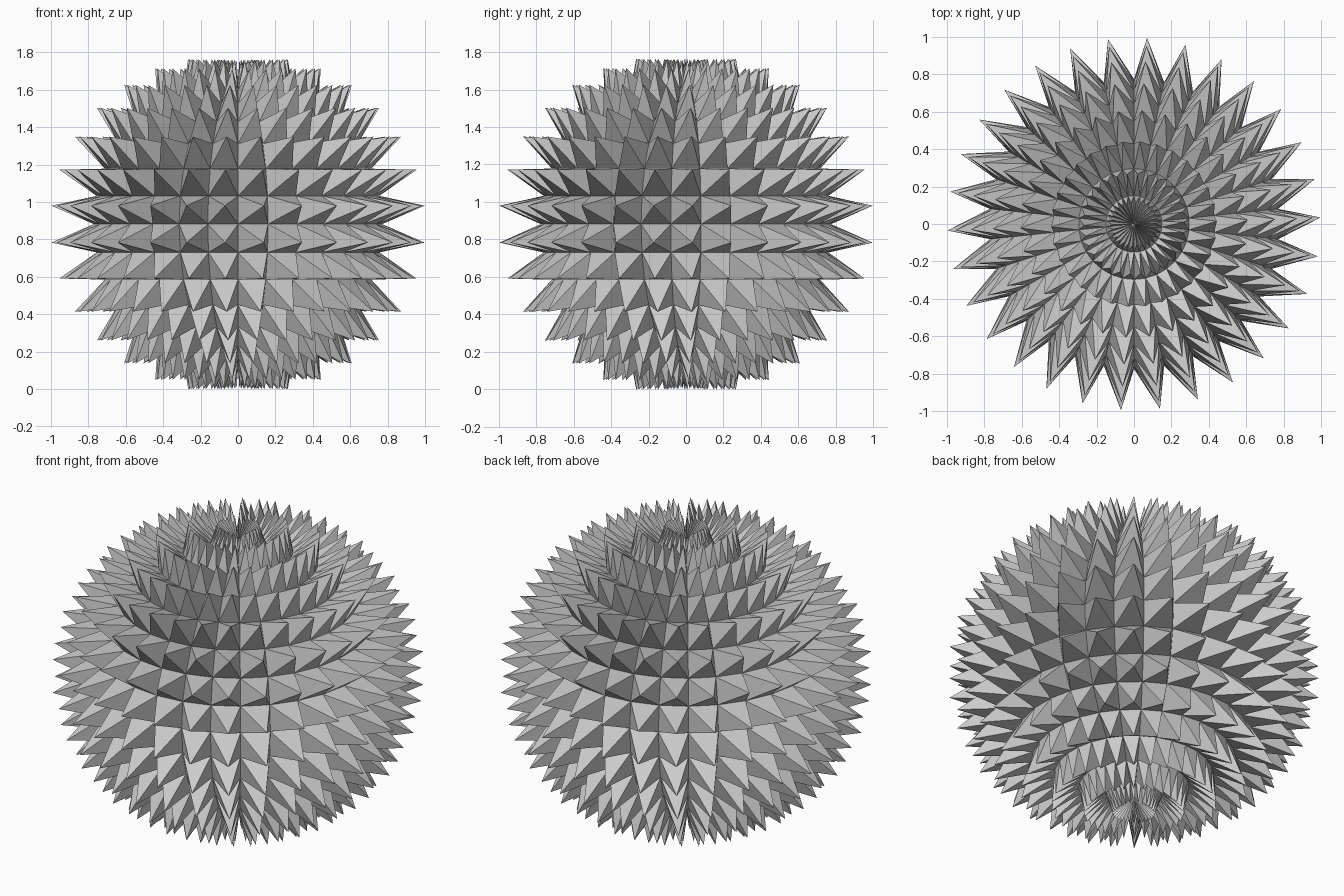
import bpy, bmesh
from math import radians, atan2
from mathutils import Matrix, Vector

if "Cube" in bpy.data.objects:
    bpy.data.objects.remove(bpy.data.objects["Cube"])

RADIUS, SEGMENTS, RINGS = 0.775, 30, 16
SPIKE = 0.378          # spike height per unit of face perimeter
LEAN = radians(2)      # sideways lean of every tip

bm = bmesh.new()
# Core ball, turned so a column of faces is centred on +x
bmesh.ops.create_uvsphere(bm, u_segments=SEGMENTS, v_segments=RINGS, radius=RADIUS)
v0 = min(bm.verts, key=lambda v: abs(v.co.z))
phase = radians(6) - atan2(v0.co.y, v0.co.x)
bmesh.ops.rotate(bm, verts=bm.verts[:], cent=(0, 0, 0), matrix=Matrix.Rotation(phase, 3, 'Z'))
bm.normal_update()

# Every face becomes a leaning pyramid spike
lean = Matrix.Rotation(LEAN, 3, 'Z')
for f in bm.faces[:]:
    h = SPIKE * f.calc_perimeter() * (0.9 if len(f.verts) == 3 else 1.0)
    c = f.calc_center_median()
    n = f.normal.copy()
    if n.dot(c) < 0:
        n.negate()
    tip = lean @ (c + n * h)
    bmesh.ops.poke(bm, faces=[f])["verts"][0].co = tip

# Stand on the ground
low = min(v.co.z for v in bm.verts)
bmesh.ops.translate(bm, verts=bm.verts[:], vec=Vector((0, 0, -low)))
bmesh.ops.recalc_face_normals(bm, faces=bm.faces[:])

mesh = bpy.data.meshes.new("spiky_ball")
bm.to_mesh(mesh)
bm.free()
ball = bpy.data.objects.new("spiky_ball", mesh)
bpy.context.collection.objects.link(ball)
